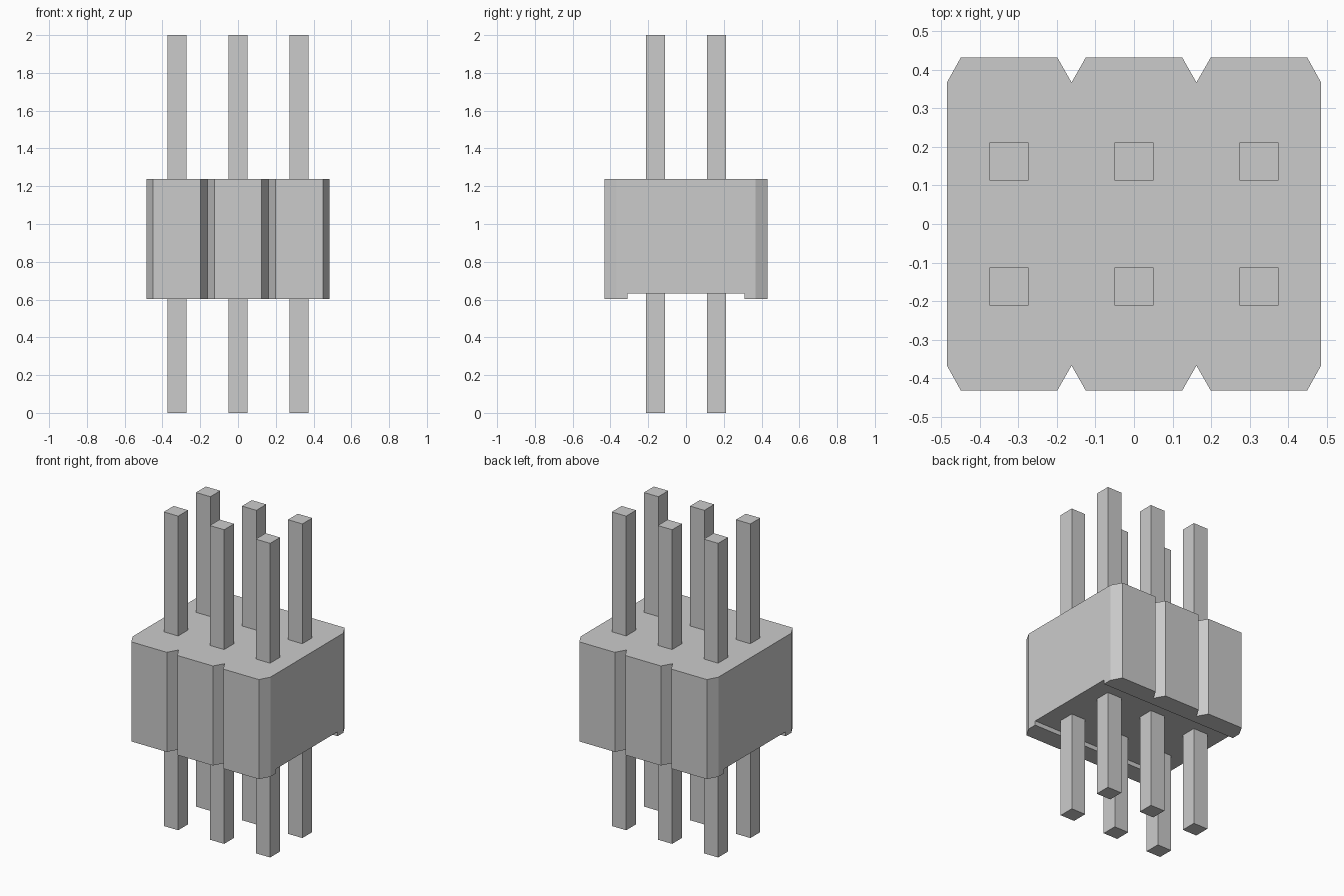
import bpy
import bmesh

if "Cube" in bpy.data.objects:
    bpy.data.objects.remove(bpy.data.objects["Cube"], do_unlink=True)

# Single grey material
grey = bpy.data.materials.new("light grey")
grey.use_nodes = True
grey.diffuse_color = (0.6, 0.6, 0.6, 1)
grey.node_tree.nodes["Principled BSDF"].inputs["Base Color"].default_value = (0.6, 0.6, 0.6, 1)

PITCH = 0.324          # spacing of the pins in x and y
HALF_X, HALF_Y = 0.485, 0.432
BEVEL_X, BEVEL_Y = 0.037, 0.065
BODY_BOTTOM, BODY_TOP, CHANNEL_TOP = 0.603, 1.237, 0.631


def prism(name, outline, z0, z1):
    """Extrude a flat outline from z0 to z1."""
    bm = bmesh.new()
    base = bm.faces.new([bm.verts.new((x, y, z0)) for x, y in outline])
    top = bmesh.ops.extrude_face_region(bm, geom=[base])["geom"]
    verts = [v for v in top if isinstance(v, bmesh.types.BMVert)]
    bmesh.ops.translate(bm, verts=verts, vec=(0, 0, z1 - z0))
    bmesh.ops.recalc_face_normals(bm, faces=bm.faces)
    mesh = bpy.data.meshes.new(name)
    bm.to_mesh(mesh)
    bm.free()
    mesh.materials.append(grey)
    obj = bpy.data.objects.new(name, mesh)
    bpy.context.collection.objects.link(obj)
    return obj


def rectangle(cx, cy, hx, hy):
    return [(cx - hx, cy - hy), (cx + hx, cy - hy), (cx + hx, cy + hy), (cx - hx, cy + hy)]


# Housing: three bevelled cells side by side, V grooves between them
front = [(-HALF_X, BEVEL_Y - HALF_Y)]
for i in (-1, 0, 1):
    cx, half = i * PITCH, PITCH / 2
    front += [(cx - half + BEVEL_X, -HALF_Y), (cx + half - BEVEL_X, -HALF_Y),
              (cx + half, BEVEL_Y - HALF_Y)]
front[-1] = (HALF_X, BEVEL_Y - HALF_Y)
housing = prism("housing", front + [(-x, -y) for x, y in front], BODY_BOTTOM, BODY_TOP)

# Shallow channel along the underside
cutter = prism("channel_cutter", rectangle(0, 0, 0.6, 0.309), 0.5, CHANNEL_TOP)
channel = housing.modifiers.new("channel", 'BOOLEAN')
channel.operation = 'DIFFERENCE'
channel.solver = 'EXACT'
channel.object = cutter
bpy.context.view_layer.objects.active = housing
housing.select_set(True)
bpy.ops.object.modifier_apply(modifier=channel.name)
bpy.data.objects.remove(cutter, do_unlink=True)

# Square pins, two rows of three, passing through the housing
for row, y in (("front", -PITCH / 2), ("back", PITCH / 2)):
    for col, x in (("right", -PITCH), ("middle", 0), ("left", PITCH)):
        prism(f"{row}_{col}_pin", rectangle(x, y, 0.0505, 0.0495), 0, 2)
